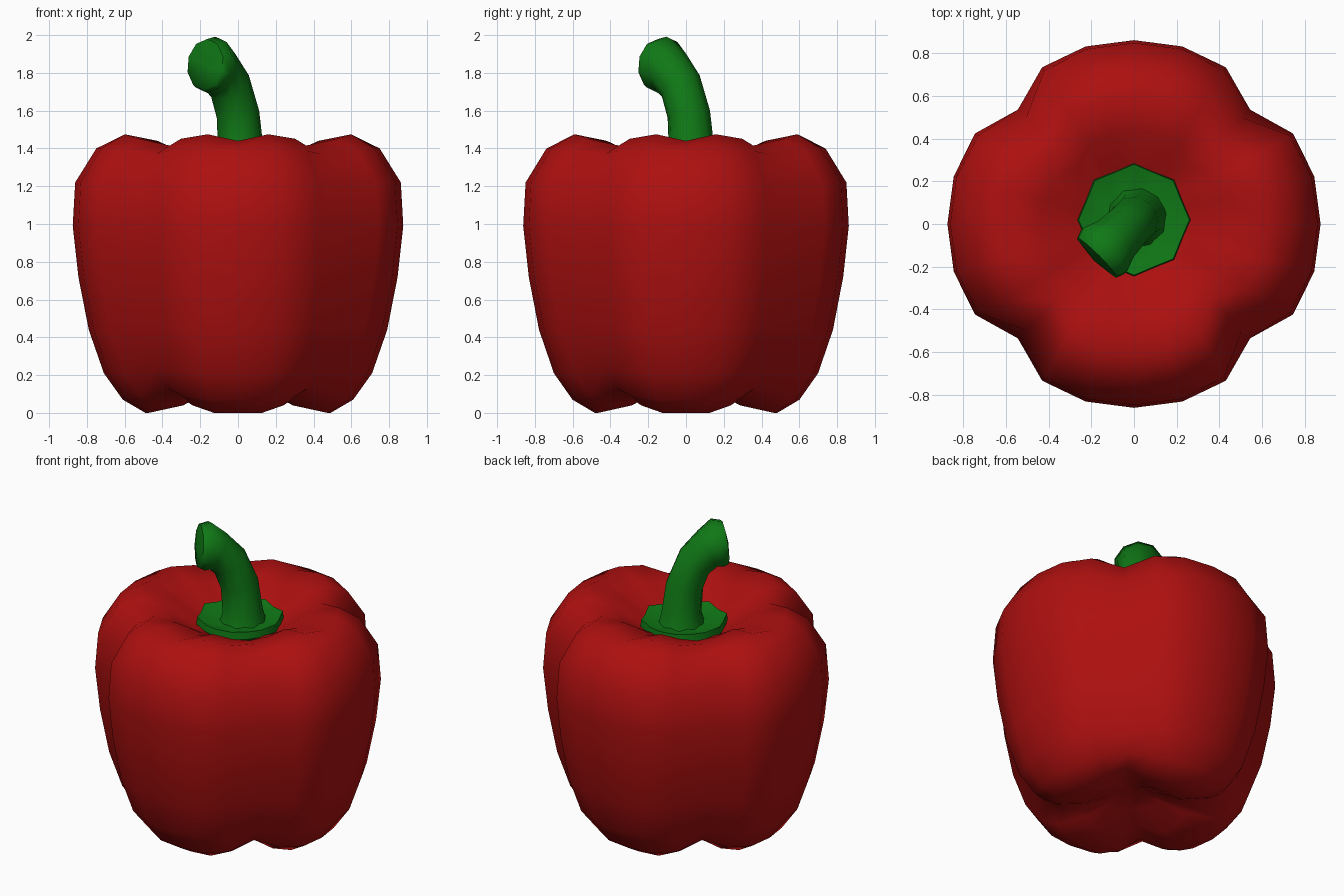
import bpy, bmesh, math
from math import sin, cos, pi
from mathutils import Vector

if "Cube" in bpy.data.objects:
    bpy.data.objects.remove(bpy.data.objects["Cube"])


def material(name, rgb):
    m = bpy.data.materials.new(name)
    m.diffuse_color = (*rgb, 1)
    m.use_nodes = True
    m.node_tree.nodes["Principled BSDF"].inputs["Base Color"].default_value = m.diffuse_color
    return m


RED = material("pepper red", (0.42, 0.005, 0.005))
GREEN = material("stem green", (0.005, 0.19, 0.008))


def loft(name, rings, start, end, mat, sharp):
    """Skin closed rings of points, closing both ends with a pole point."""
    bm = bmesh.new()
    vs = [[bm.verts.new(p) for p in ring] for ring in rings]
    n = len(vs[0])
    a, b = bm.verts.new(start), bm.verts.new(end)
    for i in range(n):
        j = (i + 1) % n
        for lo, hi in zip(vs, vs[1:]):
            bm.faces.new((lo[i], lo[j], hi[j], hi[i]))
        bm.faces.new((a, vs[0][j], vs[0][i]))
        bm.faces.new((b, vs[-1][i], vs[-1][j]))
    bmesh.ops.recalc_face_normals(bm, faces=bm.faces)
    for f in bm.faces:
        f.smooth = True
    me = bpy.data.meshes.new(name)
    bm.to_mesh(me)
    bm.free()
    me.set_sharp_from_angle(angle=math.radians(sharp))
    me.materials.append(mat)
    ob = bpy.data.objects.new(name, me)
    bpy.context.collection.objects.link(ob)
    return ob


# Pepper body: four lobes on the axes, grooves on the diagonals
# radius, height, groove radius factor, groove lift, lobe centre lift
profile = [
    (0.14, 0.13, 0.97, 0.01, 0), (0.30, 0.04, 0.90, 0.06, 0),
    (0.49, 0.00, 0.88, 0.10, 0), (0.61, 0.07, 0.86, 0.06, 0),
    (0.71, 0.21, 0.86, 0.02, 0), (0.79, 0.44, 0.87, 0, 0),
    (0.845, 0.72, 0.88, 0, 0), (0.875, 0.99, 0.88, 0, 0),
    (0.862, 1.22, 0.83, 0, 0), (0.75, 1.40, 0.82, -0.03, 0),
    (0.62, 1.475, 0.82, -0.06, -0.035), (0.44, 1.44, 0.86, -0.06, -0.035),
    (0.28, 1.34, 0.92, -0.03, -0.01), (0.12, 1.28, 1, 0, 0),
]
rings = []
for r, z, groove, lift, mid in profile:
    ring = []
    for k in range(24):
        step = min(k % 6, 6 - k % 6)       # 0 lobe centre ... 3 groove
        rad = r * (1, 1, 1 - (1 - groove) * 0.13, groove)[step]
        h = z + (mid, 0, lift * 0.4, lift)[step]
        a = k * pi / 12
        ring.append((rad * cos(a), 0.985 * rad * sin(a), h))
    rings.append(ring)
loft("pepper_body", rings, (0, 0, 0.16), (0, 0, 1.27), RED, 180)

# Calyx: wavy eight-pointed disc under the stem
rings = []
for r, z in [(0.20, 1.27), (0.265, 1.33), (0.26, 1.375), (0.15, 1.35)]:
    rings.append([(r * (1, 0.92)[k % 2] * cos(k * pi / 8),
                   0.02 + r * (1, 0.92)[k % 2] * sin(k * pi / 8),
                   z - 0.012 * (k % 2)) for k in range(16)])
loft("calyx", rings, (0, 0.02, 1.27), (0, 0.02, 1.35), GREEN, 50)

# Stem: bends toward front left, flaring at the cut tip
lean = Vector((-1, -1, 0)).normalized()
side = Vector((1, -1, 0)).normalized()
up = Vector((0, 0, 1))
# lean distance, height, radius, tilt of the section in degrees
path = [(-0.02, 1.31, 0.15, 0), (-0.02, 1.40, 0.122, 0), (0.0, 1.58, 0.115, 12),
        (0.06, 1.73, 0.115, 38), (0.14, 1.81, 0.125, 62),
        (0.20, 1.843, 0.152, 78), (0.245, 1.845, 0.135, 84)]
off = Vector((0, 0.015, 0))
rings = []
for u, z, r, tilt in path:
    t = math.radians(tilt)
    across = lean * cos(t) - up * sin(t)
    c = off + lean * u + up * z
    rings.append([c + across * (r * cos(k * pi / 5)) + side * (r * sin(k * pi / 5))
                  for k in range(10)])
loft("stem", rings, off + up * 1.3, off + lean * 0.265 + up * 1.845, GREEN, 60)
